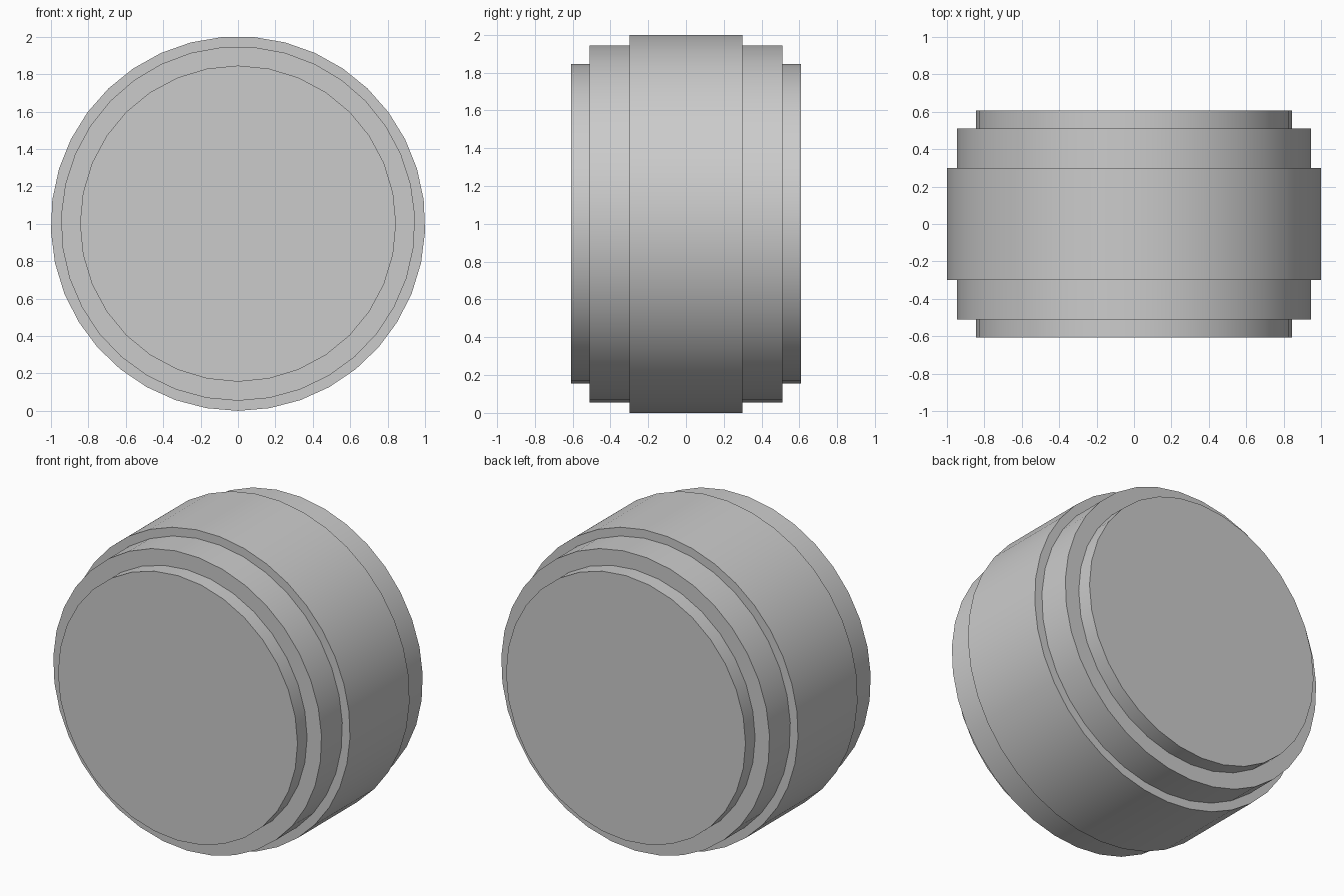
import bpy
import math

# Remove the default object
default = bpy.data.objects.get("Cube")
if default:
    bpy.data.objects.remove(default, do_unlink=True)

# Single plain grey material
grey = bpy.data.materials.new("plain grey")
grey.use_nodes = True
colour = (0.6, 0.6, 0.6, 1)
grey.diffuse_color = colour
grey.node_tree.nodes["Principled BSDF"].inputs["Base Color"].default_value = colour

OUTER_RADIUS = 1.001


def drum(name, radius, half_width, sides):
    """Cylinder along the y axis with one corner pointing straight down."""
    bpy.ops.mesh.primitive_cylinder_add(
        vertices=sides, radius=radius, depth=2 * half_width,
        location=(0, 0, OUTER_RADIUS), rotation=(-math.pi / 2, 0, 0))
    obj = bpy.context.object
    obj.name = name
    obj.data.materials.append(grey)
    bpy.ops.object.transform_apply(location=False, rotation=True, scale=True)
    bpy.ops.object.shade_smooth_by_angle(angle=math.radians(30))
    return obj


# Wide centre band, shoulder steps and end caps on a shared axis
drum("centre_band", OUTER_RADIUS, 0.3, 37)
drum("shoulder_steps", 0.947, 0.51, 35)
drum("end_caps", 0.845, 0.607, 32)
